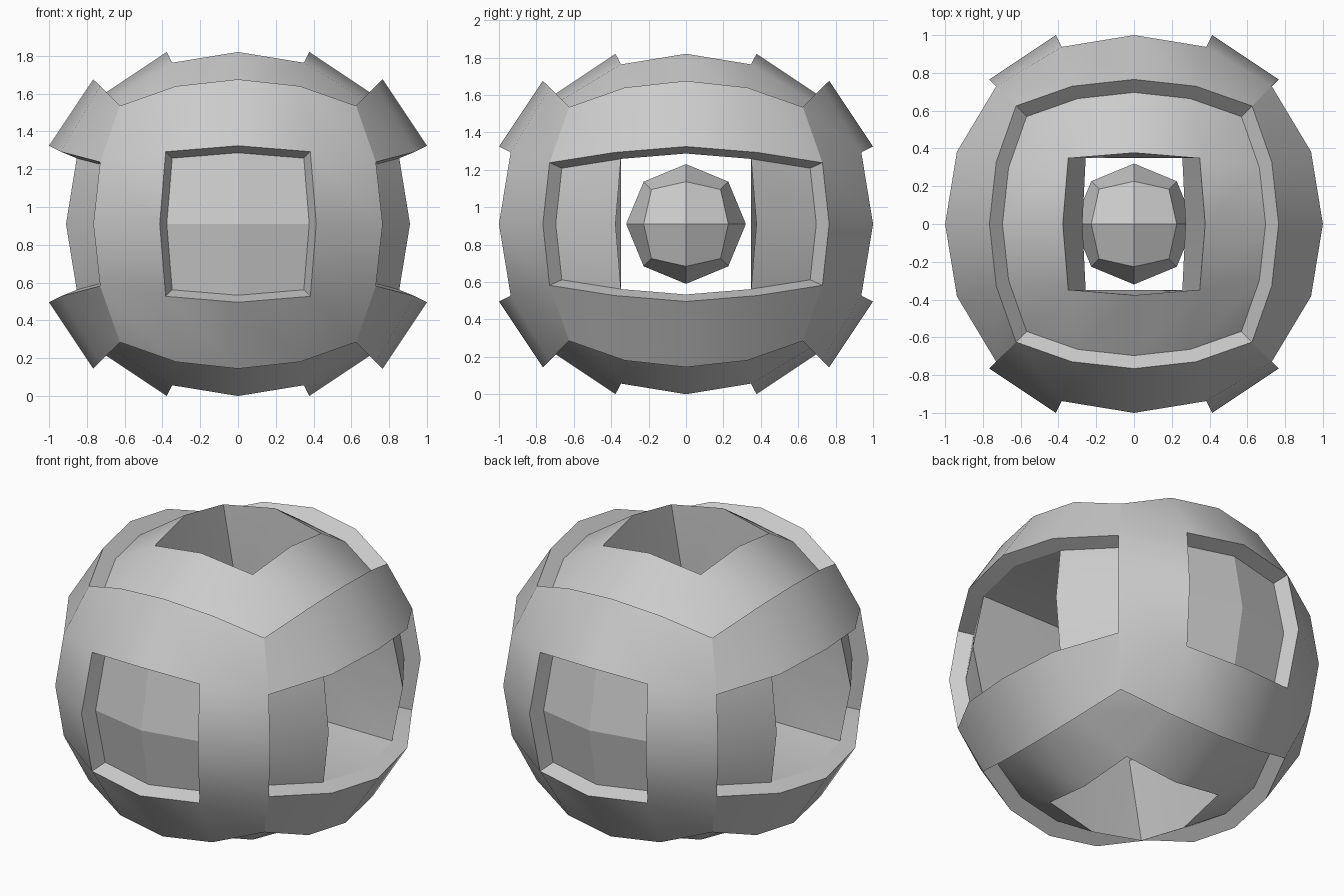
import bpy, bmesh, math
from mathutils import Vector

if "Cube" in bpy.data.objects:
    bpy.data.objects.remove(bpy.data.objects["Cube"])

CENTRE_Z = 0.91
R_LOW, R_HIGH = 0.985, 1.0824


def sphered_cube(levels, radius):
    """Cube subdivided and pushed out to a sphere."""
    bm = bmesh.new()
    bmesh.ops.create_cube(bm, size=2)
    for _ in range(levels):
        bmesh.ops.subdivide_edges(bm, edges=bm.edges[:], cuts=1, use_grid_fill=True)
        for v in bm.verts:
            v.co.normalize()
    for v in bm.verts:
        # even out the vertices that sit in the middle of each quadrant
        m = max(abs(c) for c in v.co)
        r = [abs(c) / m for c in v.co]
        if sum(0.3 < q < 0.5 for q in r) == 2:
            v.co = Vector([math.copysign(1 if q > 0.9 else 0.408, c)
                           for q, c in zip(r, v.co)]).normalized()
        v.co *= radius
    return bm


def finish(bm, name):
    me = bpy.data.meshes.new(name)
    bm.to_mesh(me)
    bm.free()
    ob = bpy.data.objects.new(name, me)
    ob.location.z = CENTRE_Z
    bpy.context.collection.objects.link(ob)
    bpy.ops.object.select_all(action='DESELECT')
    ob.select_set(True)
    bpy.context.view_layer.objects.active = ob
    bpy.ops.object.shade_smooth_by_angle(angle=math.radians(20))


def classify(f):
    """Return the facing axis and the face position relative to it."""
    c = f.calc_center_median()
    axis = max(range(3), key=lambda i: abs(c[i]))
    ratio = [abs(c[i] / c[axis]) for i in range(3)]
    inner = sum(q < 0.4 for q in ratio) == 2
    return axis, ratio, inner


# Shell: sort faces into side/top openings and raised bands
bm = sphered_cube(2, R_LOW)
openings, raised = [], []
for f in bm.faces:
    axis, ratio, inner = classify(f)
    if inner and axis != 1:
        openings.append((f, axis, f.calc_center_median()[axis] > 0))
    elif not inner and (axis == 1 or (axis == 0 and ratio[2] > 0.4)):
        raised.append(f)

# Tunnels from the four openings to the middle chamber
C = R_LOW * 0.408 / math.sqrt(1 + 2 * 0.408 ** 2)
MID = R_LOW * math.sin(math.pi / 8)


def inner_point(co, axis):
    x, y, z = co
    if axis == 0:
        return Vector((x * 0.3, y, z))
    depth = MID if abs(y) < 0.01 else C
    nx = 0.0
    if abs(x) > 0.01:
        nx = math.copysign(0.3 * (R_LOW * math.cos(math.pi / 8) if abs(y) < 0.01 else C / 0.408), x)
    ny = math.copysign(C, y) if abs(y) > 0.01 else 0.0
    return Vector((nx, ny, math.copysign(depth, z)))


for axis in (0, 2):
    for side in (True, False):
        fs = [f for f, a, s in openings if a == axis and s == side]
        ring = [e for e in {e for f in fs for e in f.edges}
                if sum(f in fs for f in e.link_faces) == 1]
        bmesh.ops.delete(bm, geom=fs, context='FACES')
        openings = [o for o in openings if not (o[1] == axis and o[2] == side)]
        res = bmesh.ops.extrude_edge_only(bm, edges=ring)
        for v in [g for g in res['geom'] if isinstance(g, bmesh.types.BMVert)]:
            v.co = inner_point(v.co, axis)
bmesh.ops.remove_doubles(bm, verts=bm.verts[:], dist=0.002)

# Chamber walls at front and back
bmesh.ops.holes_fill(bm, edges=[e for e in bm.edges if e.is_boundary], sides=0)

# Raised bands
res = bmesh.ops.extrude_face_region(bm, geom=raised)
for v in [g for g in res['geom'] if isinstance(g, bmesh.types.BMVert)]:
    v.co *= R_HIGH / R_LOW
old = [f for f in raised if f.is_valid]
if old:
    bmesh.ops.delete(bm, geom=old, context='FACES')
loose = [v for v in bm.verts if not v.link_faces]
bmesh.ops.delete(bm, geom=loose, context='VERTS')
bmesh.ops.recalc_face_normals(bm, faces=bm.faces[:])
finish(bm, "banded_shell")

# Small ball floating in the chamber
finish(sphered_cube(1, 0.32), "inner_core")
